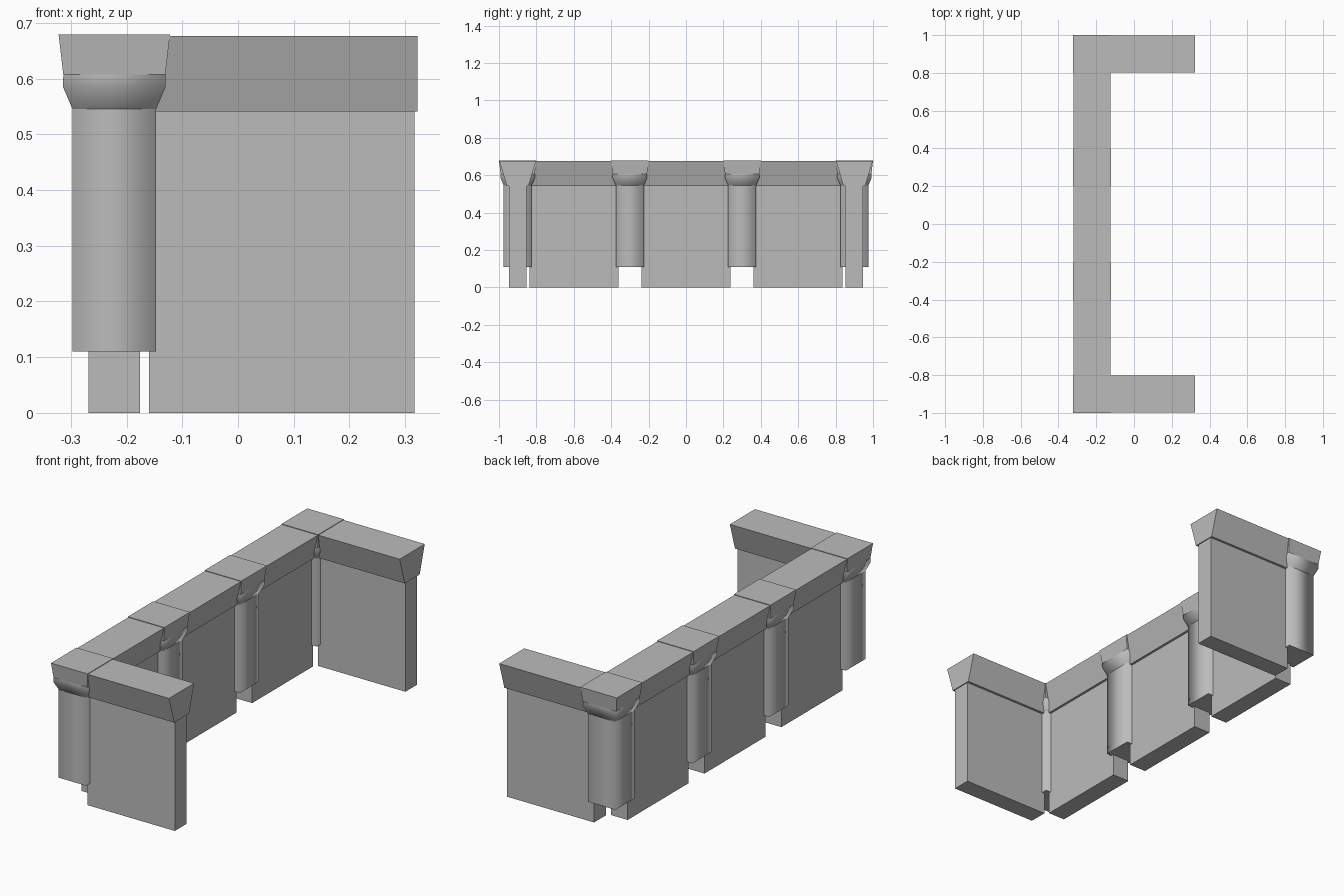
import bpy, bmesh
from mathutils import Matrix

cube = bpy.data.objects.get("Cube")
if cube:
    bpy.data.objects.remove(cube, do_unlink=True)

# One stone colour
stone = bpy.data.materials.new("grey_stone")
stone.use_nodes = True
stone.diffuse_color = (0.5, 0.5, 0.5, 1)
stone.node_tree.nodes["Principled BSDF"].inputs["Base Color"].default_value = (0.5, 0.5, 0.5, 1)

LINE_X = -0.222     # centre line of the long run
POSTS = (-0.9, -0.3, 0.3, 0.9)


def finish(bm, name, matrix):
    bmesh.ops.recalc_face_normals(bm, faces=bm.faces)
    mesh = bpy.data.meshes.new(name)
    bm.to_mesh(mesh)
    bm.free()
    mesh.materials.append(stone)
    obj = bpy.data.objects.new(name, mesh)
    obj.matrix_world = matrix
    bpy.context.collection.objects.link(obj)


def stack(name, rings, matrix, smooth_bands=(), sharp_rings=()):
    """Closed solid through rectangles (x0, x1, half_y, z), listed upwards."""
    bm = bmesh.new()
    loops = [[bm.verts.new(p) for p in
              ((x0, -h, z), (x1, -h, z), (x1, h, z), (x0, h, z))]
             for x0, x1, h, z in rings]
    for i in range(len(loops) - 1):
        for k in range(4):
            n = (k + 1) % 4
            face = bm.faces.new((loops[i][k], loops[i][n], loops[i + 1][n], loops[i + 1][k]))
            face.smooth = i in smooth_bands
    bm.faces.new(loops[0][::-1])
    bm.faces.new(loops[-1])
    for i in sharp_rings:
        for k in range(4):
            bm.edges.get((loops[i][k], loops[i][(k + 1) % 4])).smooth = False
    finish(bm, name, matrix)


def post(name, y):
    # Square shaft with soft shading, flared collar and flat-sided cap
    profile = ((0.075, 0.11), (0.075, 0.545), (0.092, 0.585),
               (0.0915, 0.607), (0.1, 0.679))
    stack(name, [(-h, h, h, z) for h, z in profile],
          Matrix.Translation((LINE_X, y, 0)), (0, 1, 2), (0, 1, 3))


def panel(name, matrix, end, coping_end):
    # Upright slab and its tapered coping, running along local x
    stack(name + "_slab", [(0.062, end, 0.046, z) for z in (0, 0.545)], matrix)
    stack(name + "_coping", [(0.062, coping_end, 0.058, 0.541),
                             (0.062, coping_end, 0.098, 0.676)], matrix)


for i, y in enumerate(POSTS):
    post(f"post_{i + 1}", y)

# Three panels along the run, between the posts
for i, y in enumerate(POSTS[:-1]):
    turn = Matrix.Translation((LINE_X, y, 0)) @ Matrix.Rotation(1.570796, 4, 'Z')
    panel(f"run_panel_{i + 1}", turn, 0.538, 0.538)

# Return panels at both ends
for side, y in (("front", POSTS[0]), ("back", POSTS[-1])):
    panel(f"{side}_return", Matrix.Translation((LINE_X, y, 0)), 0.539, 0.544)
